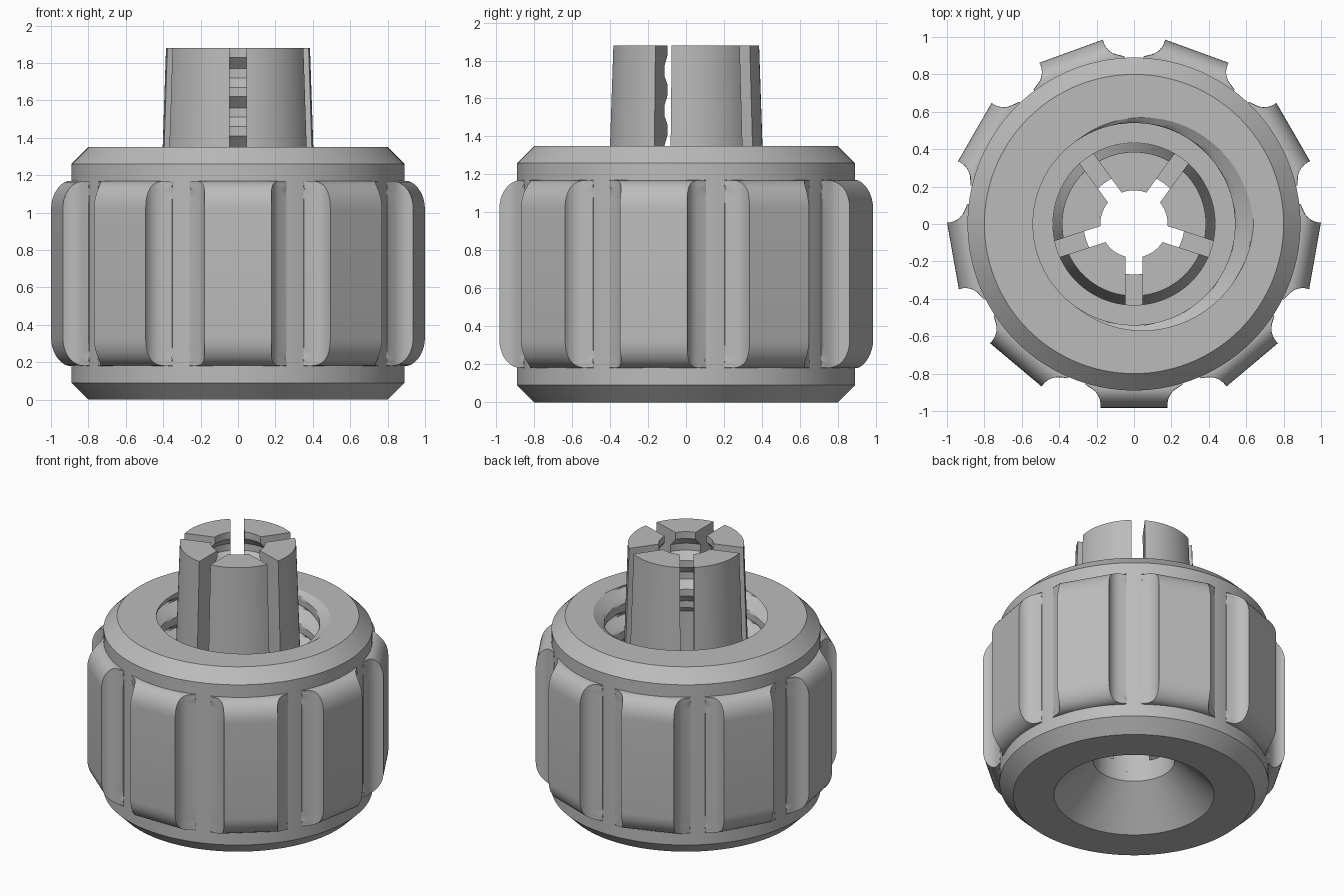
import bpy, bmesh
from math import sin, cos, asin, pi, radians, sqrt

cube = bpy.data.objects.get("Cube")
if cube:
    bpy.data.objects.remove(cube)

grey = bpy.data.materials.new("light_grey_plastic")
grey.use_nodes = True
GREY = (0.5, 0.5, 0.5, 1)
grey.diffuse_color = GREY
grey.node_tree.nodes["Principled BSDF"].inputs["Base Color"].default_value = GREY


def finish(name, bm, angle=28):
    bmesh.ops.recalc_face_normals(bm, faces=bm.faces)
    mesh = bpy.data.meshes.new(name)
    bm.to_mesh(mesh)
    bm.free()
    mesh.materials.append(grey)
    obj = bpy.data.objects.new(name, mesh)
    bpy.context.collection.objects.link(obj)
    bpy.ops.object.select_all(action='DESELECT')
    obj.select_set(True)
    bpy.context.view_layer.objects.active = obj
    bpy.ops.object.shade_smooth_by_angle(angle=radians(angle))
    return obj


def skin(bm, rows, closed):
    """Join neighbouring rows of points; each row is a closed loop."""
    rows = [[bm.verts.new(p) for p in row] for row in rows]
    n = len(rows[0])
    for i in range(len(rows) if closed else len(rows) - 1):
        a, b = rows[i], rows[(i + 1) % len(rows)]
        for j in range(n):
            k = (j + 1) % n
            bm.faces.new((a[j], a[k], b[k], b[j]))
    if not closed:
        bm.faces.new(rows[0])
        bm.faces.new(rows[-1])


# Nut body: turned shell with a helical thread in the bore
TOP, FLOOR, BORE = 1.35, 0.35, 0.54
PITCH, DEPTH, SEGS, LEVELS = 0.2, 0.1, 120, 80


def bore_radius(a, z):
    phase = ((z - TOP) / PITCH - a / (2 * pi) + 0.5) % 1
    return BORE + DEPTH * max(0, 1 - abs(2 * phase - 1) / 0.69)


shell = [(0.27, FLOOR), (0.27, 0.26), (0.53, 0), (0.8, 0),
         (0.89, 0.09), (0.89, 1.26), (0.8, TOP)]
rows = []
for s in range(SEGS):
    a = 2 * pi * s / SEGS
    points = list(shell)
    for i in range(LEVELS + 1):
        z = TOP + (FLOOR - TOP) * i / LEVELS
        points.append((bore_radius(a, z), z))
    rows.append([(r * cos(a), r * sin(a), z) for r, z in points])
bm = bmesh.new()
skin(bm, rows, True)
finish("nut_body", bm)

# Grip ribs: flat outer face, hollow fillet at each side, rounded ends
FACE, BASE, HALF, FILLET = 0.983, 0.87, radians(10.4), 0.1
RIM = FACE / cos(HALF)


def flank(r):
    """Point on the side fillet at radius r, as (sideways, outward)."""
    drop = min(FILLET, RIM - r)
    a = HALF + (FILLET - sqrt(FILLET ** 2 - drop ** 2)) / r
    return r * sin(a), r * cos(a)


def radius_at(outward):
    lo, hi = 0.86, RIM
    for _ in range(30):
        mid = (lo + hi) / 2
        lo, hi = (mid, hi) if flank(mid)[1] < outward else (lo, mid)
    return lo


ends = 9
round_end = [(0.15 * sin(pi / 2 * i / ends), cos(pi / 2 * i / ends)) for i in range(ends + 1)]
levels = [(0.33 - dz, c) for dz, c in reversed(round_end)]
levels += [(1.02 + dz, c) for dz, c in round_end]
sections = []
for z, c in levels:
    r_top = radius_at(BASE + (FACE - BASE) * c)
    side = [flank(0.86 + (r_top - 0.86) * (i / 8)) for i in range(9)]
    sections.append([(x, u, z) for x, u in side] + [(-x, u, z) for x, u in reversed(side)])
for rib in range(9):
    a = radians(-90 + 40 * rib)
    bm = bmesh.new()
    skin(bm, [[(u * cos(a) - x * sin(a), u * sin(a) + x * cos(a), z)
               for x, u, z in row] for row in sections], False)
    finish("grip_rib_%d" % (rib + 1), bm, 35)

# Collet fingers: tapered sectors with parallel-sided slots and inner teeth
TIP, SLOT, ROOT, VALLEY = 1.88, 0.045, 0.4, 0.235
profile = [(0.27, ROOT), (0.435, ROOT), (0.385, TIP)]
for tooth in range(3):
    z = TIP - 0.21 * tooth
    profile += [(0.18, z), (0.18, z - 0.05), (VALLEY, z - 0.11), (VALLEY, z - 0.16)]
profile.append((0.27, 1.26))
STEPS = 18
for finger in range(5):
    mid = radians(-54 + 72 * finger)
    rows = []
    for s in range(STEPS + 1):
        row = []
        for r, z in profile:
            a = mid + (pi / 5 - asin(SLOT / r)) * (2 * s / STEPS - 1)
            row.append((r * cos(a), r * sin(a), z))
        rows.append(row)
    bm = bmesh.new()
    skin(bm, rows, False)
    finish("collet_finger_%d" % (finger + 1), bm)

# Collet base ring: joins the fingers to the floor of the nut
ring = [(0.27, FLOOR - 0.02), (0.436, FLOOR - 0.02), (0.436, ROOT + 0.01), (0.27, ROOT + 0.01)]
bm = bmesh.new()
skin(bm, [[(r * cos(2 * pi * s / 96), r * sin(2 * pi * s / 96), z) for r, z in ring]
          for s in range(96)], True)
finish("collet_base", bm)
